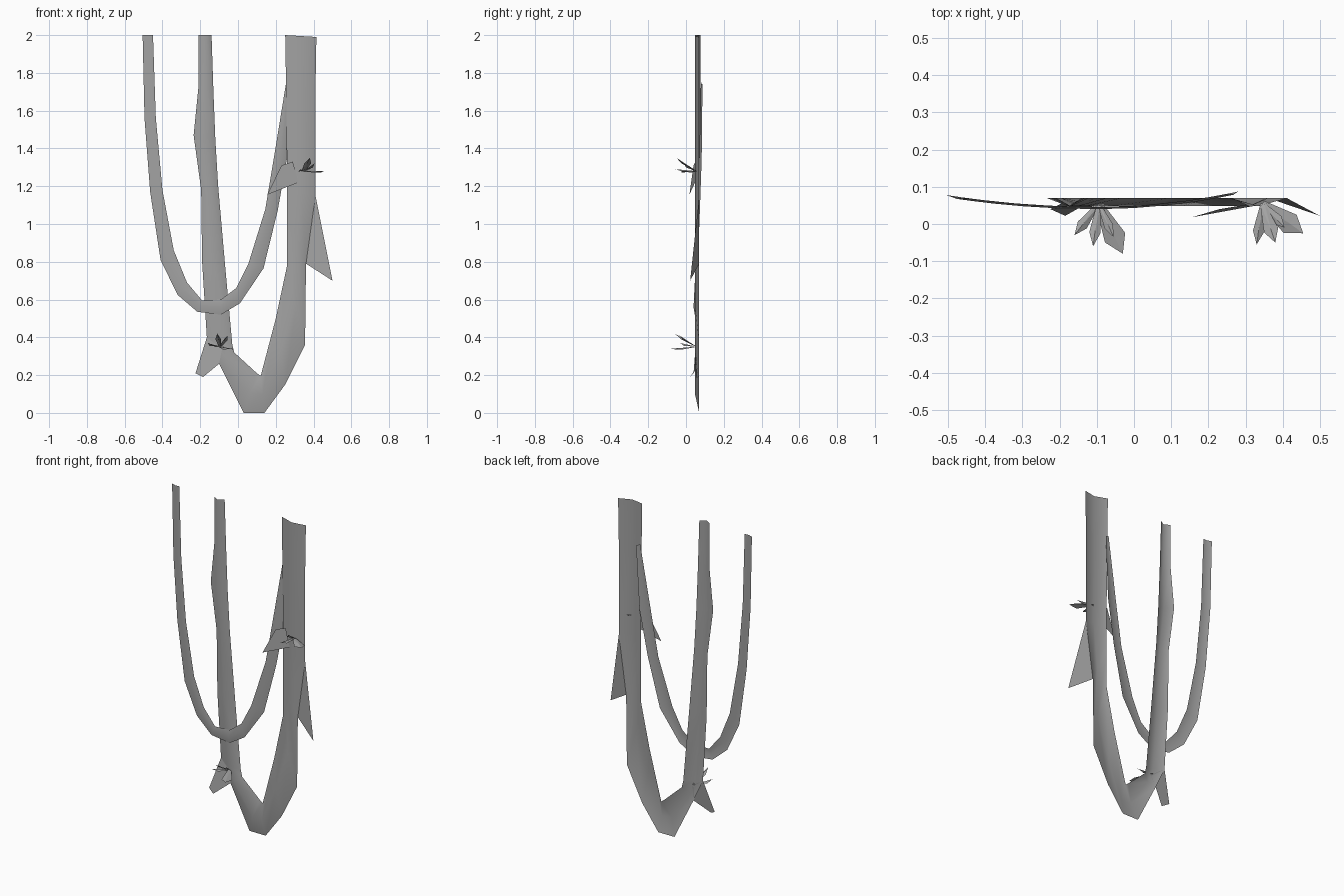
import bpy
from mathutils import Vector

default = bpy.data.objects.get("Cube")
if default:
    bpy.data.objects.remove(default)

grey = bpy.data.materials.new("vine grey")
grey.use_nodes = True
colour = (0.36, 0.36, 0.36, 1)
grey.diffuse_color = colour
grey.node_tree.nodes["Principled BSDF"].inputs["Base Color"].default_value = colour


def add_mesh(name, verts, faces, smooth=False):
    mesh = bpy.data.meshes.new(name)
    mesh.from_pydata(verts, [], faces)
    mesh.materials.append(grey)
    for poly in mesh.polygons:
        poly.use_smooth = smooth
    obj = bpy.data.objects.new(name, mesh)
    bpy.context.collection.objects.link(obj)
    return obj


def ribbon(name, rows, depth, bow):
    """Bowed strip; each row is outer x, z and inner x, z in hundredths."""
    verts = []
    for ox, oz, ix, iz in rows:
        a, b = Vector((ox, 0, oz)) / 100, Vector((ix, 0, iz)) / 100
        mid = (a + b) / 2
        for p, forward in ((a, 0), (mid, bow), (b, 0)):
            verts.append((p.x, depth(p) - forward, p.z))
    faces = []
    for r in range(len(rows) - 1):
        for c in range(2):
            i = r * 3 + c
            faces.append((i, i + 3, i + 4, i + 1))
    return add_mesh(name, verts, faces, smooth=True)


def plate(name, points):
    """Single flat leaf face, points in hundredths."""
    verts = [Vector(p) / 100 for p in points]
    return add_mesh(name, verts, [tuple(range(len(verts)))])


def leaf_cluster(name, base, leaves):
    """Fan of folded leaves growing forward from the base."""
    verts, faces = [], []
    root = Vector(base) / 100
    for x, y, z, width in leaves:
        tip = Vector((x, y, z)) / 100
        along = tip - root
        side = along.cross(Vector((0, 0, 1))).normalized() * width / 200
        mid = root + along * 0.68
        fold = Vector((0, 0, -0.008))
        i = len(verts)
        verts += [root - side * 0.3, root + side * 0.3, mid + side + fold,
                  tip, mid - side + fold, mid]
        faces += [(i, i + 5, i + 4), (i, i + 1, i + 5), (i + 1, i + 2, i + 5),
                  (i + 5, i + 2, i + 3), (i + 5, i + 3, i + 4)]
    return add_mesh(name, verts, faces)


# Forked main vine: narrow stem down, round the base, wide stem up
ribbon("main_vine", [
    (-21, 200, -14, 200), (-21, 172, -13, 170), (-23.5, 147, -12, 145),
    (-19.5, 118, -10.5, 120), (-19, 80, -7, 80), (-16.5, 40, -3, 36),
    (-10, 26, -2, 32), (3, 0, 10, 21), (14, 0, 12, 19.5),
    (25, 15, 20, 50), (35.5, 36, 26, 78), (36, 79, 26, 100),
    (41, 115, 26, 120), (41, 170, 25.5, 170), (41.5, 199, 25, 200),
], lambda p: 0.07, 0.022)


# Thin hanging vine, passing before the narrow stem and behind the wide one
def hanging_depth(p):
    return 0.046 + 0.26 * (p.x + 0.1) ** 2 * (0.75 if p.x < 0 else 1.1)


ribbon("hanging_vine", [
    (-50.5, 200, -45, 200), (-49.5, 156, -43.5, 156), (-46.5, 117, -40, 118),
    (-41, 81, -34, 86), (-32, 62.5, -27, 69), (-21.5, 53.5, -19, 59.5),
    (-9, 52, -9, 60), (1, 58, -1, 66), (13.5, 76.5, 5.5, 79),
    (21, 107, 14.5, 108), (26, 135, 19, 135), (28, 174, 25.5, 175),
], hanging_depth, 0.006)

# Pointed side leaves on the stems
plate("right_stem_thorn", [(36, 7, 79), (50, 2.2, 70), (41, 7, 115)])
plate("left_stem_thorn", [(-16.5, 7, 40), (-22.5, 4, 21), (-18.5, 2.2, 19),
                          (-10, 7, 26), (-8, 5, 34)])
plate("broad_leaf", [(15.5, 1.8, 115.5), (32, 4.8, 122), (29, 5, 133),
                     (23, 4, 131)])

# Small leaf sprays growing forward
leaf_cluster("lower_leaf_spray", (-9.5, 5.5, 35), [
    (-16, -3, 37, 3), (-11, -6, 42, 3), (-5.5, -3.5, 41, 2.5),
    (-3, -8, 34, 6)])
leaf_cluster("upper_leaf_spray", (34.5, 5.5, 128), [
    (33, -5.5, 129, 3), (38, -5, 135, 4), (40.5, -1, 132, 3),
    (45.5, -2.5, 128, 6)])
